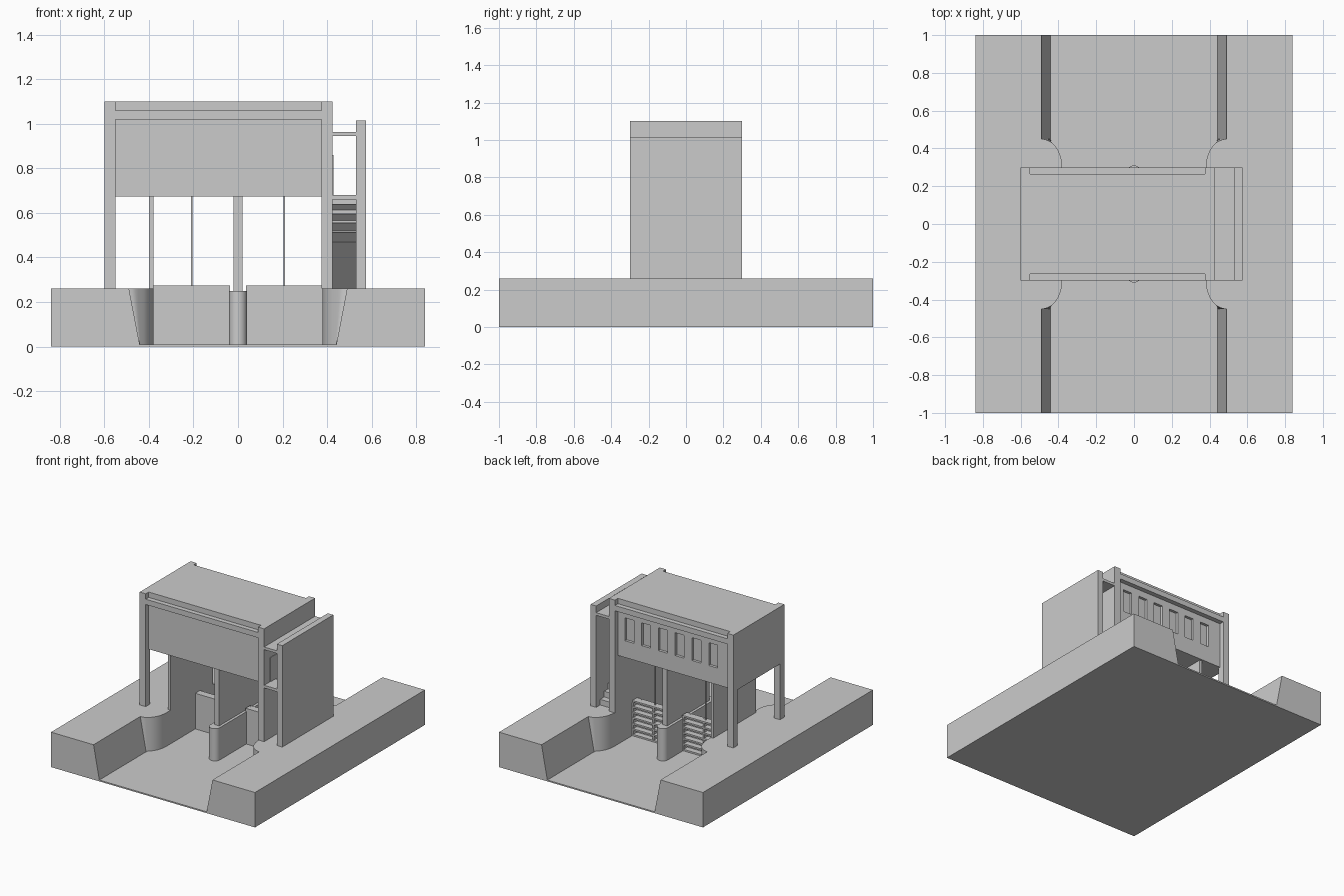
import bpy, bmesh, math

if "Cube" in bpy.data.objects:
    bpy.data.objects.remove(bpy.data.objects["Cube"])


def make(name, verts, faces):
    me = bpy.data.meshes.new(name)
    me.from_pydata(verts, [], faces)
    bm = bmesh.new()
    bm.from_mesh(me)
    bmesh.ops.recalc_face_normals(bm, faces=bm.faces)
    bm.to_mesh(me)
    bm.free()
    ob = bpy.data.objects.new(name, me)
    bpy.context.collection.objects.link(ob)
    return ob


def boxes(name, specs):
    """One object from boxes given as (x0, x1, y0, y1, z0, z1)."""
    verts, faces = [], []
    for x0, x1, y0, y1, z0, z1 in specs:
        n = len(verts)
        verts += [(x, y, z) for x in (x0, x1) for y in (y0, y1) for z in (z0, z1)]
        faces += [[n + i for i in f] for f in
                  ((0, 1, 3, 2), (4, 6, 7, 5), (0, 4, 5, 1), (2, 3, 7, 6), (0, 2, 6, 4), (1, 5, 7, 3))]
    return make(name, verts, faces)


def prism(name, pts, axis, a, b):
    """Extrude a 2D outline along x (outline in yz) or z (outline in xy)."""
    place = (lambda p, h: (h, *p)) if axis == 'x' else (lambda p, h: (*p, h))
    n = len(pts)
    verts = [place(p, h) for h in (a, b) for p in pts]
    faces = [list(range(n)), list(range(n, 2 * n))]
    faces += [[i, (i + 1) % n, n + (i + 1) % n, n + i] for i in range(n)]
    return make(name, verts, faces)


def smooth(ob):
    bpy.ops.object.select_all(action='DESELECT')
    ob.select_set(True)
    bpy.context.view_layer.objects.active = ob
    bpy.ops.object.shade_smooth_by_angle(angle=math.radians(30))


# channel bed and the two flared banks
boxes("channel_bed", [(-.45, .45, -1, 1, 0, .01)])
arc = [(.49 - .11 * math.cos(t), .30 + .15 * math.sin(t))
       for t in [math.pi / 2 * i / 12 for i in range(13)]]
half = arc + [(.49, 1)]
rows = [(x, -y) for x, y in reversed(half)] + half
for side, label in ((-1, "left"), (1, "right")):
    verts, faces = [], []
    for x, y in rows:
        verts += [(side * .84, y, 0), (side * .84, y, .26),
                  (side * x, y, .26), (side * min(x, .44), y, 0)]
    for r in range(len(rows) - 1):
        faces += [[4 * r + k, 4 * r + (k + 1) % 4, 4 * r + 4 + (k + 1) % 4, 4 * r + 4 + k]
                  for k in range(4)]
    e = 4 * (len(rows) - 1)
    faces += [[0, 1, 2, 3], [e, e + 1, e + 2, e + 3]]
    smooth(make(label + "_bank", verts, faces))

# rounded centre pier
nose = [(.04 * math.cos(t), .27 + .04 * math.sin(t)) for t in [math.pi * i / 14 for i in range(15)]]
smooth(prism("centre_pier", nose + [(-x, -y) for x, y in nose], 'z', .005, .25))

# walls carrying the upper room
boxes("centre_wall", [(-.02, .02, -.25, .25, .25, .675)])
boxes("left_bay_wall", [(-.40, -.38, -.25, .25, .26, .675)])
boxes("right_wall", [(.375, .425, -.3, .3, .26, 1.1)])
boxes("left_posts", [(-.6, -.55, s - .025, s + .025, .26, .675) for s in (-.275, .275)])
boxes("left_gable", [(-.6, -.55, -.3, .3, .675, 1.1)])

# upper room with recessed window panels on the back
room = boxes("upper_room", [(-.55, .375, -.265, .265, .675, 1.1)])
cutter = boxes("window_cutter", [(x - .037, x + .037, .245, .3, .80, .97)
                                 for x in [-.41 + .138 * i for i in range(6)]])
cutter.hide_render = True
cutter.hide_viewport = True
mod = room.modifiers.new("windows", 'BOOLEAN')
mod.operation = 'DIFFERENCE'
mod.solver = 'EXACT'
mod.object = cutter
boxes("eaves_ledges", [(-.55, .375, -.3, -.265, 1.02, 1.06), (-.55, .375, .265, .3, 1.02, 1.06)])

# sluice gates: flat front plate, ribbed back, lifting rod
for side, label in ((-1, "left"), (1, "right")):
    lo, hi = sorted((side * .035, side * .38))
    mid = (lo + hi) / 2
    parts = [(lo, hi, .04, .052, .01, .275)]
    parts += [(lo, hi, .05, .095, z, z + .012) for z in [.012 + .0418 * i for i in range(7)]]
    parts += [(x - .006, x + .006, .05, .09, .01, .275) for x in (lo + .006, mid, hi - .006)]
    boxes(label + "_gate", parts)
    boxes(label + "_gate_rod", [(mid - .004, mid + .004, .06, .068, .27, .68)])

# stair tower on the right side
boxes("stair_screen_wall", [(.53, .575, -.3, .3, .26, 1.015)])
boxes("stair_roof", [(.425, .53, -.3, .3, .945, .965)])
boxes("stair_door", [(.42, .429, -.23, -.13, .68, .86)])
steps, top, low = 10, .68, .26
outline = [(-.3, .66), (-.3, top)]
y, z, run, rise = -.17, top, .047, (top - low) / 10
for i in range(steps):
    outline += [(y, z), (y, z - rise)]
    y += run
    z -= rise
outline += [(.23, low), (-.17, .66)]
prism("stair_flight", outline, 'x', .425, .53)
